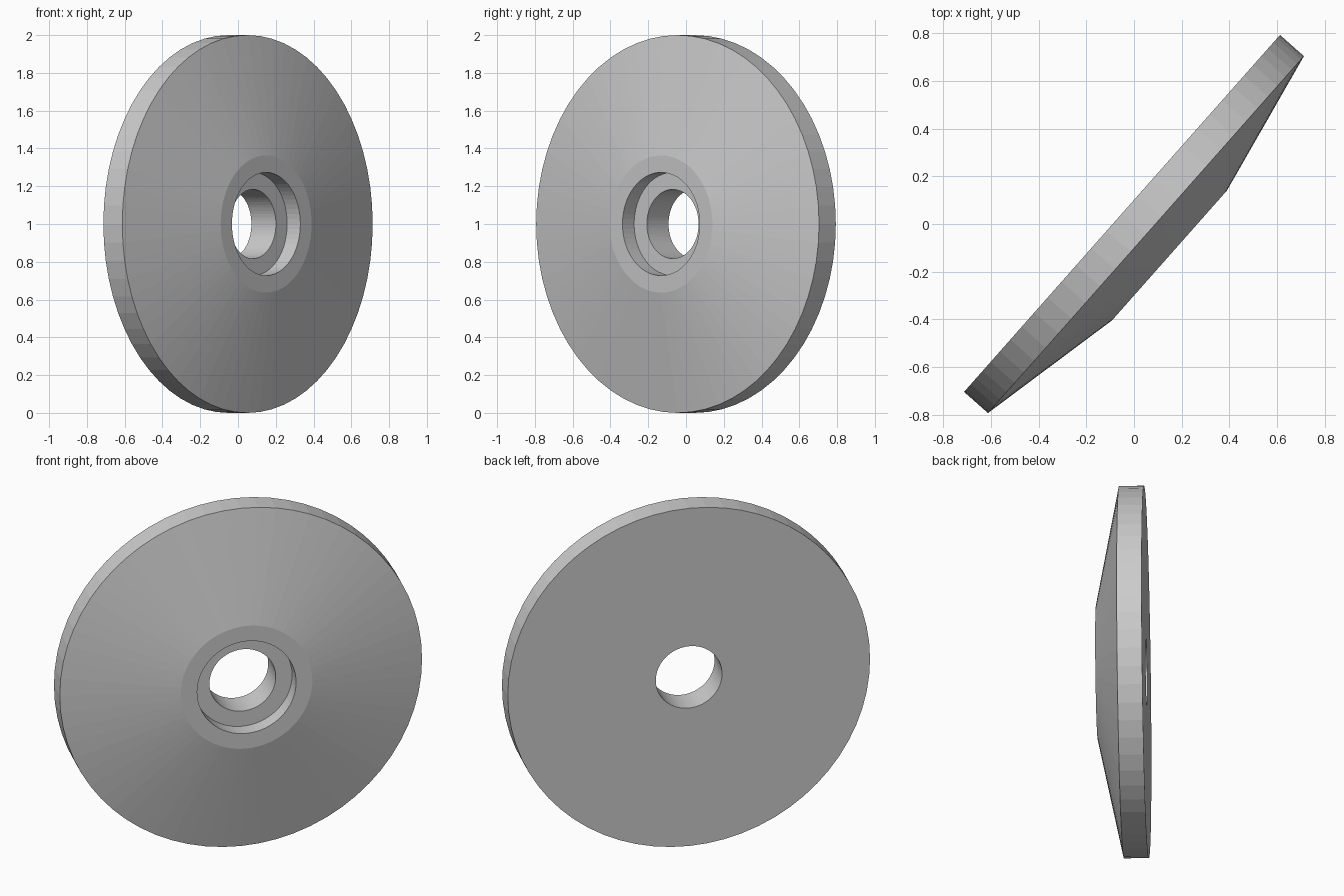
import bpy, bmesh, math
from mathutils import Matrix, Vector

if "Cube" in bpy.data.objects:
    bpy.data.objects.remove(bpy.data.objects["Cube"])

SEGMENTS = 64

# Half cross-section of the wheel: (radius, distance along the axle)
PROFILE = [
    (0.183, -0.067), (1.0, -0.067),    # flat back
    (1.0, 0.067),                      # outer rim
    (0.363, 0.199), (0.273, 0.199),    # cone and hub face
    (0.273, 0.106), (0.183, 0.106),    # counterbore and its floor
]


def lathe(name, profile, segments):
    """Revolve a closed profile around local z."""
    bm = bmesh.new()
    rings = []
    for i in range(segments):
        a = 2 * math.pi * i / segments
        rings.append([bm.verts.new((r * math.cos(a), r * math.sin(a), d))
                      for r, d in profile])
    n = len(profile)
    for i in range(segments):
        a, b = rings[i], rings[(i + 1) % segments]
        for j in range(n):
            k = (j + 1) % n
            bm.faces.new((a[j], b[j], b[k], a[k]))
    bmesh.ops.recalc_face_normals(bm, faces=bm.faces)
    mesh = bpy.data.meshes.new(name)
    bm.to_mesh(mesh)
    bm.free()
    obj = bpy.data.objects.new(name, mesh)
    bpy.context.collection.objects.link(obj)
    return obj


# Wheel disc, standing upright with the hub turned to the front right
wheel = lathe("wheel_disc", PROFILE, SEGMENTS)
axle = Vector((0.749, -0.663, 0)).normalized()
up = Vector((0, 0, 1))
side = up.cross(axle)
rotation = Matrix((side, up, axle)).transposed()
wheel.data.transform(Matrix.Translation((0, 0, 1)) @ rotation.to_4x4())
